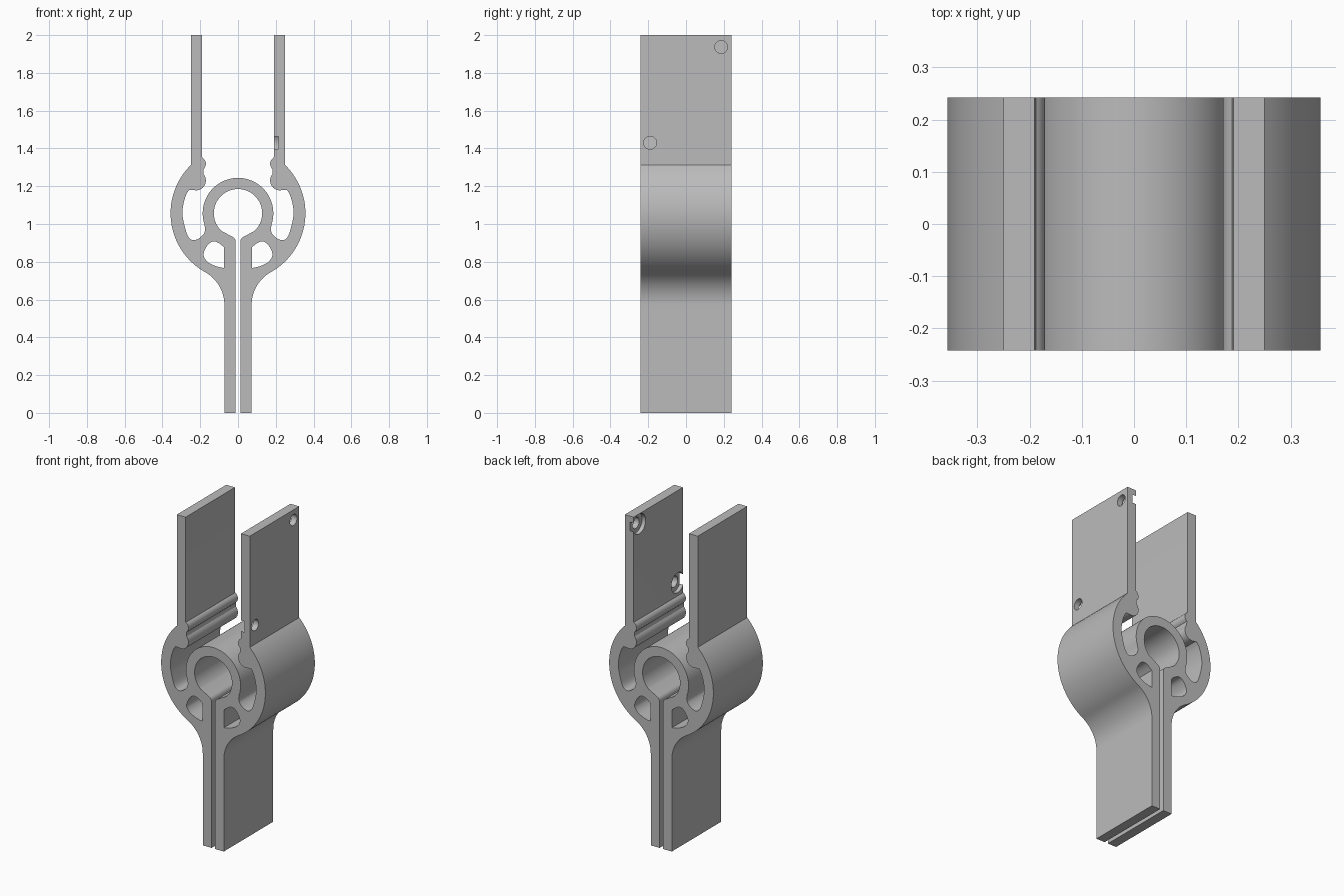
import bpy
import bmesh
from math import cos, sin, radians, atan2, degrees, pi
from mathutils import Vector, Matrix

cube = bpy.data.objects.get("Cube")
if cube:
    bpy.data.objects.remove(cube, do_unlink=True)

HALF_DEPTH = 0.242
CZ = 1.057            # height of the ring centre
LEG_IN, LEG_OUT = 0.012, 0.072
ARM_IN, ARM_OUT = 0.19, 0.25

grey = bpy.data.materials.new("plain grey")
grey.use_nodes = True
colour = (0.5, 0.5, 0.5, 1)
grey.diffuse_color = colour
grey.node_tree.nodes["Principled BSDF"].inputs["Base Color"].default_value = colour


def arc(cx, cz, r, start, end, n=16):
    """Points on an arc, angles in degrees."""
    angles = [radians(start + (end - start) * i / n) for i in range(n + 1)]
    return [(cx + r * cos(a), cz + r * sin(a)) for a in angles]


def smooth(pts, steps=5):
    """Catmull-Rom curve through a few points."""
    p = [Vector(q) for q in [pts[0], *pts, pts[-1]]]
    out = []
    for a, b, c, d in zip(p, p[1:], p[2:], p[3:]):
        for i in range(steps):
            t = i / steps
            v = b * 2 + (c - a) * t + (a * 2 - b * 5 + c * 4 - d) * t**2
            v = (v + (b * 3 - a - c * 3 + d) * t**3) / 2
            out.append((v.x, v.y))
    return out + [tuple(pts[-1])]


def prism(name, outline, half):
    """Extrude an x-z outline along y."""
    bm = bmesh.new()
    face = bm.faces.new([bm.verts.new((x, -half, z)) for x, z in outline])
    res = bmesh.ops.extrude_face_region(bm, geom=[face])
    verts = [v for v in res["geom"] if isinstance(v, bmesh.types.BMVert)]
    bmesh.ops.translate(bm, verts=verts, vec=(0, 2 * half, 0))
    bmesh.ops.recalc_face_normals(bm, faces=bm.faces)
    return make_object(name, bm)


def rod(name, x0, x1, y, z, r):
    """Cylinder along x."""
    bm = bmesh.new()
    place = Matrix.Translation(((x0 + x1) / 2, y, z)) @ Matrix.Rotation(pi / 2, 4, "Y")
    bmesh.ops.create_cone(bm, cap_ends=True, segments=40, radius1=r, radius2=r,
                          depth=x1 - x0, matrix=place)
    return make_object(name, bm)


def make_object(name, bm):
    mesh = bpy.data.meshes.new(name)
    bm.to_mesh(mesh)
    bm.free()
    mesh.materials.append(grey)
    obj = bpy.data.objects.new(name, mesh)
    bpy.context.collection.objects.link(obj)
    return obj


def cut(target, cutter):
    cutter.hide_render = True
    mod = target.modifiers.new("cut", "BOOLEAN")
    mod.operation, mod.solver, mod.object = "DIFFERENCE", "EXACT", cutter
    bpy.context.view_layer.objects.active = target
    bpy.ops.object.modifier_apply(modifier=mod.name)
    bpy.data.objects.remove(cutter, do_unlink=True)


# Outer fillet that blends the round shell into the leg
R, FILLET = 0.357, 0.2
fx = LEG_OUT + FILLET
fz = CZ - ((R + FILLET)**2 - fx**2) ** 0.5
touch = degrees(atan2(fz - CZ, fx))
arm_angle = degrees(atan2((R**2 - ARM_OUT**2) ** 0.5, ARM_OUT))

# Half profile: ring outside, chamber, knobs, arm, shell, leg, slot, ring bore
half = arc(0, CZ, 0.187, 90, -18, 28)
half += smooth([(0.174, 0.975), (0.18, 0.95), (0.205, 0.925), (0.237, 0.914),
                (0.263, 0.932), (0.28, 0.98), (0.294, 1.05), (0.288, 1.11),
                (0.272, 1.16), (0.252, 1.19)])
half += arc(0.222, 1.23, 0.052, -45, -221, 16)
half += arc(0.206, 1.318, 0.036, 232, 120, 10)
half += [(ARM_IN, 1.36), (ARM_IN, 2), (ARM_OUT, 2)]
half += arc(0, CZ, R, arm_angle, touch, 40)
half += arc(fx, fz, FILLET, touch + 180, 180, 16)[1:]
half += [(LEG_OUT, 0), (LEG_IN, 0), (LEG_IN, 0.895)]
half += arc(0.042, 0.905, 0.03, 180, 120, 6)
half += arc(0, CZ, 0.128, -47, 90, 32)

# The top of the ring closes both mirrored halves
outer, inner = half[0], half[-1]
mirrored = [(-x, z) for x, z in reversed(half[1:-1])]
body = prism("clamp_body", half + mirrored, HALF_DEPTH)

# Rounded triangular windows beside the legs
window = smooth([(0.073, 0.767), (0.115, 0.776), (0.158, 0.797), (0.181, 0.828),
                 (0.178, 0.858), (0.155, 0.895), (0.128, 0.908), (0.1, 0.898),
                 (0.073, 0.876)])
for side in (1, -1):
    cut(body, prism("window_cutter", [(side * x, z) for x, z in window], 0.4))

# Screw holes with counterbores on the inside of the left arm
for y, z in ((0.186, 1.937), (-0.19, 1.43)):
    cut(body, rod("hole_cutter", 0.15, 0.3, y, z, 0.034))
    cut(body, rod("counterbore_cutter", 0.15, 0.214, y, z, 0.062))

bpy.ops.object.select_all(action="DESELECT")
body.select_set(True)
bpy.context.view_layer.objects.active = body
bpy.ops.object.shade_smooth_by_angle(angle=radians(30))
